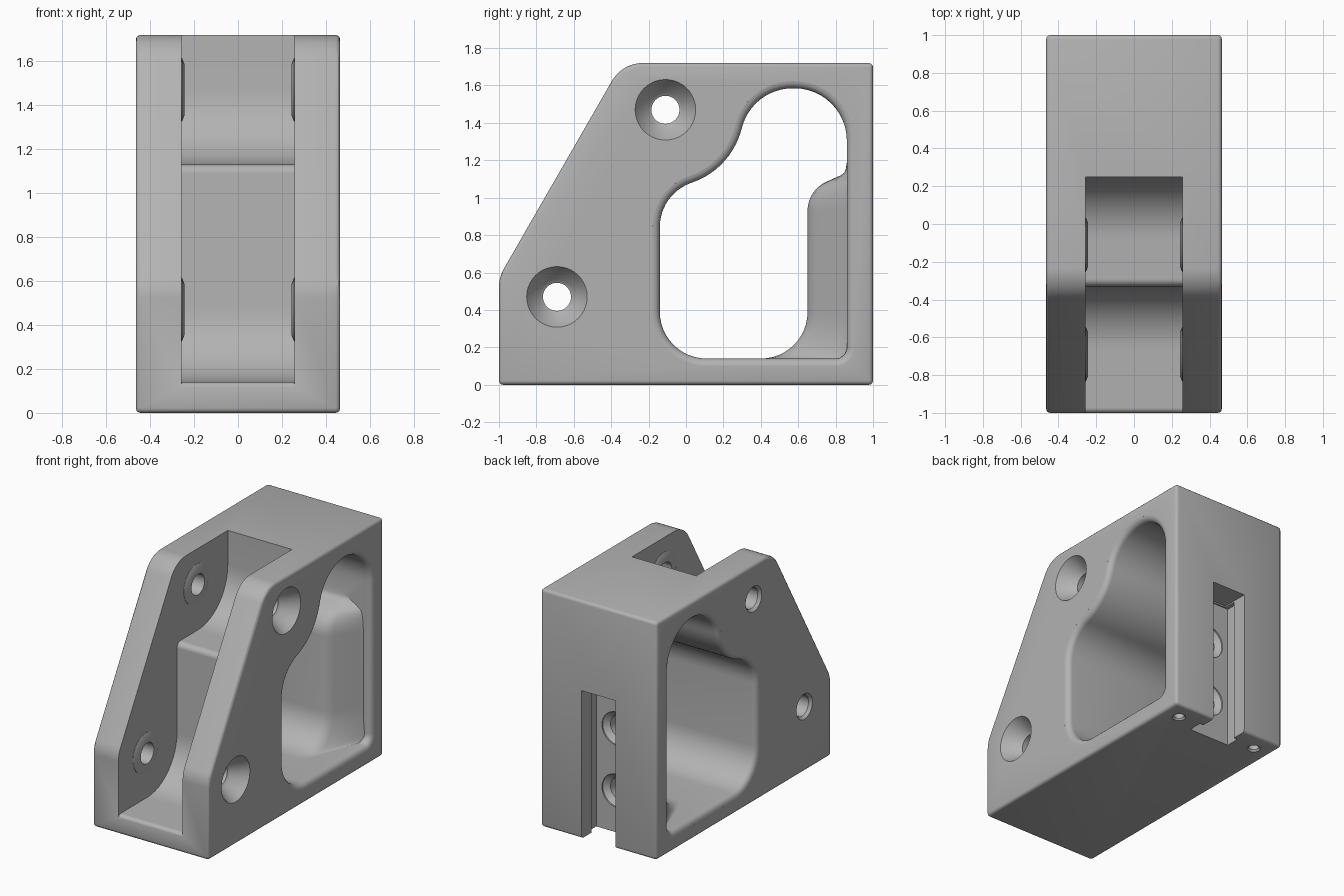
import bpy, bmesh, math
from mathutils import Vector, Matrix

cube = bpy.data.objects.get("Cube")
if cube:
    bpy.data.objects.remove(cube)

gray = bpy.data.materials.new("light_gray")
gray.use_nodes = True
COLOR = (0.45, 0.45, 0.45, 1)
gray.diffuse_color = COLOR
gray.node_tree.nodes["Principled BSDF"].inputs["Base Color"].default_value = COLOR


def rounded(corners, seg=12):
    """Polygon of (y, z, radius) corners turned into a filleted outline."""
    out = []
    for i, (y, z, r) in enumerate(corners):
        p = Vector((y, z))
        if r == 0:
            out.append(p)
            continue
        a = (Vector(corners[i - 1][:2]) - p).normalized()
        b = (Vector(corners[(i + 1) % len(corners)][:2]) - p).normalized()
        half = a.angle(b) / 2
        centre = p + (a + b).normalized() * r / math.sin(half)
        t = r / math.tan(half)
        start, end = p + a * t - centre, p + b * t - centre
        sweep = start.angle_signed(end)
        for k in range(seg + 1):
            out.append(centre + Matrix.Rotation(-sweep * k / seg, 2) @ start)
    return out


def offset(outline, d):
    """Push a counter-clockwise outline outward."""
    n = len(outline)
    res = []
    for i, p in enumerate(outline):
        t = (outline[(i + 1) % n] - outline[i - 1]).normalized()
        res.append(p + Vector((t.y, -t.x)) * d)
    return res


def make(name, bm):
    bmesh.ops.recalc_face_normals(bm, faces=bm.faces)
    me = bpy.data.meshes.new(name)
    bm.to_mesh(me)
    bm.free()
    me.materials.append(gray)
    ob = bpy.data.objects.new(name, me)
    bpy.context.collection.objects.link(ob)
    return ob


def loft(name, rings):
    """Skin a solid through (x, outline) rings."""
    bm = bmesh.new()
    loops = [[bm.verts.new((x, p.x, p.y)) for p in line] for x, line in rings]
    n = len(loops[0])
    for a, b in zip(loops, loops[1:]):
        for i in range(n):
            j = (i + 1) % n
            bm.faces.new((a[i], a[j], b[j], b[i]))
    bm.faces.new(loops[0])
    bm.faces.new(loops[-1])
    return make(name, bm)


def turned(name, profile, origin, axis, seg=40):
    """Solid of revolution from (distance, radius) pairs along an axis."""
    rot = Vector((0, 0, 1)).rotation_difference(Vector(axis)).to_matrix()
    bm = bmesh.new()
    loops = []
    for h, r in profile:
        ring = [Vector((r * math.cos(k * math.tau / seg), r * math.sin(k * math.tau / seg), h))
                for k in range(seg)]
        loops.append([bm.verts.new(rot @ v + Vector(origin)) for v in ring])
    for a, b in zip(loops, loops[1:]):
        for i in range(seg):
            j = (i + 1) % seg
            bm.faces.new((a[i], a[j], b[j], b[i]))
    bm.faces.new(loops[0])
    bm.faces.new(loops[-1])
    return make(name, bm)


def box(name, x, y0, y1, z0, z1):
    line = [Vector(p) for p in ((y0, z0), (y1, z0), (y1, z1), (y0, z1))]
    return loft(name, [(-x, line), (x, line)])


def bevel(ob, width, seg=3):
    m = ob.modifiers.new("edge_round", 'BEVEL')
    m.width, m.segments = width, seg
    m.limit_method, m.angle_limit = 'ANGLE', math.radians(40)
    apply(ob, m)


def apply(ob, m):
    bpy.context.view_layer.objects.active = ob
    bpy.ops.object.modifier_apply(modifier=m.name)


def combine(ob, tool, op):
    m = ob.modifiers.new("combine", 'BOOLEAN')
    m.operation, m.solver, m.object = op, 'EXACT', tool
    apply(ob, m)
    bpy.data.objects.remove(tool)


# Main block with sloped front
W = 0.465
side = rounded([(-1, 0, 0), (1, 0, 0), (1, 1.72, 0), (-0.341, 1.72, 0.19), (-1, 0.575, 0.2)])
body = loft("bracket_body", [(-W, side), (W, side)])
bevel(body, 0.022)

# Stepped front channel for the two rollers
channel = rounded([(-1.3, 0.09, 0), (-1.002, 0.09, 0), (-1.002, 0.14, 0.03), (-0.33, 0.14, 0.34),
                   (-0.33, 1.13, 0.04), (0.25, 1.13, 0.34), (0.25, 2, 0), (-1.3, 2, 0)])
combine(body, loft("channel_cutter", [(-0.257, channel), (0.257, channel)]), 'DIFFERENCE')

# Side window with a rounded rim on both faces
window = rounded([(-0.14, 0.14, 0.25), (0.86, 0.14, 0.06), (0.86, 1.585, 0.28),
                  (0.345, 1.585, 0.28), (0.2515, 1.16, 0.41), (-0.14, 1.019, 0.25)])
rim = []
for k in range(6):
    a = k / 5 * math.pi / 2 * 0.97
    rim.append((W - 0.04 + 0.04 * math.sin(a), offset(window, 0.04 * (1 - math.cos(a)))))
rim.append((0.5, offset(window, 0.04)))
rings = [(-x, line) for x, line in reversed(rim)] + rim
combine(body, loft("window_cutter", rings), 'DIFFERENCE')

# Swelling inside the window that carries the rear slot
swell = rounded([(0.40, 0.1, 0), (0.95, 0.1, 0), (0.95, 1.25, 0), (0.862, 1.2, 0),
                 (0.85, 1.13, 0.05), (0.65, 1.04, 0.17), (0.65, 0.14, 0.249), (0.40, 0.14, 0)])
half = [(x, [Vector((0.9 - (0.9 - p.x) * k if p.x < 0.9 else p.x, p.y)) for p in swell])
        for x, k in ((0.2, 1), (0.24, 0.96), (0.28, 0.82), (0.38, 0.25), (0.42, 0.08))]
rings = [(-x, line) for x, line in reversed(half)] + half
combine(body, loft("swell_core", rings), 'UNION')

# Rear mounting slot, undercut, with two countersunk screw holes
combine(body, box("slot_cutter", 0.135, 0.8, 1.2, -0.2, 1.07), 'DIFFERENCE')
combine(body, box("undercut_cutter", 0.165, 0.79, 0.89, -0.21, 1.06), 'DIFFERENCE')
for z in (0.3, 0.75):
    screw = turned("screw_cutter", [(-0.02, 0.12), (0.01, 0.12), (0.04, 0.08), (0.1, 0.08)],
                   (0, 0.79, z), (0, -1, 0))
    combine(body, screw, 'DIFFERENCE')

# Blind holes in the underside
for x in (-0.33, 0.33):
    hole = turned("base_hole_cutter", [(-0.05, 0.045), (0, 0.045), (0.012, 0.035), (0.1, 0.035)],
                  (x, 0.866, 0), (0, 0, 1))
    combine(body, hole, 'DIFFERENCE')

# Axle bosses and through holes, countersunk on the left side
for y, z in ((-0.69, 0.47), (-0.11, 1.47)):
    for s in (-1, 1):
        boss = turned("boss_core", [(-0.02, 0.145), (0.002, 0.145), (0.014, 0.115)],
                      (s * 0.257, y, z), (-s, 0, 0))
        combine(body, boss, 'UNION')
    axle = turned("axle_cutter", [(-0.5, 0.092), (-W, 0.092), (-W + 0.02, 0.075),
                                  (W - 0.12, 0.075), (W - 0.11, 0.092), (W, 0.162), (0.5, 0.162)],
                  (0, y, z), (1, 0, 0))
    combine(body, axle, 'DIFFERENCE')

bpy.ops.object.select_all(action='DESELECT')
body.select_set(True)
bpy.context.view_layer.objects.active = body
bpy.ops.object.shade_smooth_by_angle(angle=math.radians(30))
